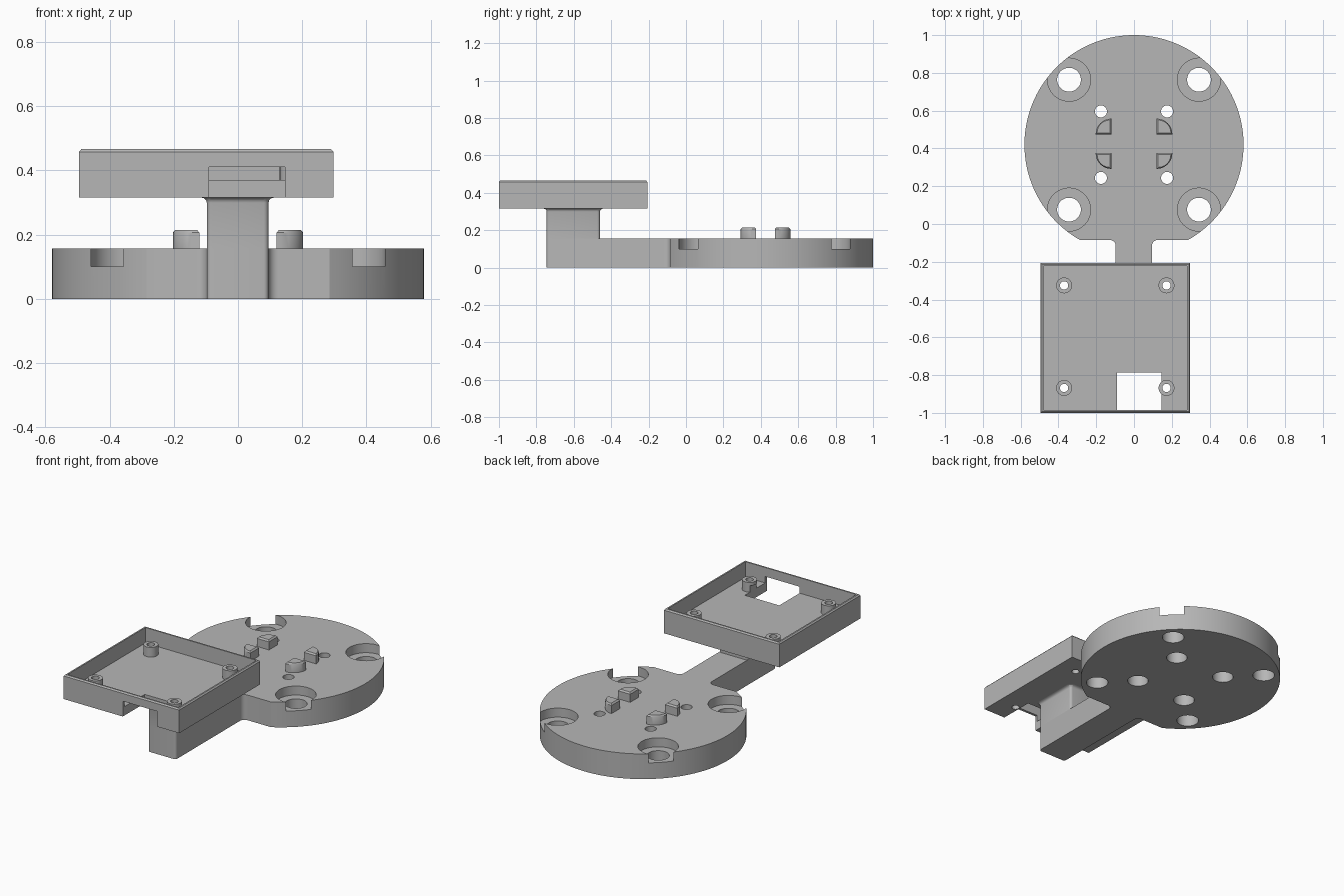
import bpy, bmesh
from math import sin, cos, asin, radians, degrees, pi

if "Cube" in bpy.data.objects:
    bpy.data.objects.remove(bpy.data.objects["Cube"])

grey = bpy.data.materials.new("plain grey")
grey.use_nodes = True
COLOUR = (0.47, 0.47, 0.47, 1)
grey.diffuse_color = COLOUR
grey.node_tree.nodes["Principled BSDF"].inputs["Base Color"].default_value = COLOUR


def arc(cx, cy, r, a0, a1, n):
    steps = [radians(a0 + (a1 - a0) * i / n) for i in range(n + 1)]
    return [(cx + r * cos(a), cy + r * sin(a)) for a in steps]


def circle(cx, cy, r, n=48):
    return arc(cx, cy, r, 0, 360, n)[:-1]


def rect(x0, x1, y0, y1, grow=0):
    x0, x1, y0, y1 = x0 - grow, x1 + grow, y0 - grow, y1 + grow
    return [(x0, y0), (x1, y0), (x1, y1), (x0, y1)]


def rounded(x0, x1, y0, y1, r, grow=0):
    x0, x1, y0, y1, r = x0 - grow, x1 + grow, y0 - grow, y1 + grow, r + grow
    return (arc(x1 - r, y1 - r, r, 0, 90, 5) + arc(x0 + r, y1 - r, r, 90, 180, 5)
            + arc(x0 + r, y0 + r, r, 180, 270, 5) + arc(x1 - r, y0 + r, r, 270, 360, 5))


def solid(name, stacks):
    """Each stack is a list of (outline, height) sections lofted into a closed solid."""
    bm = bmesh.new()
    for sections in stacks:
        rings = [[bm.verts.new((x, y, z)) for x, y in outline] for outline, z in sections]
        for low, high in zip(rings, rings[1:]):
            for i in range(len(low)):
                j = (i + 1) % len(low)
                bm.faces.new((low[i], low[j], high[j], high[i]))
        bm.faces.new(rings[0][::-1])
        bm.faces.new(rings[-1])
    bmesh.ops.recalc_face_normals(bm, faces=bm.faces)
    mesh = bpy.data.meshes.new(name)
    bm.to_mesh(mesh)
    bm.free()
    mesh.materials.append(grey)
    ob = bpy.data.objects.new(name, mesh)
    bpy.context.scene.collection.objects.link(ob)
    return ob


def select(ob):
    bpy.ops.object.select_all(action='DESELECT')
    ob.select_set(True)
    bpy.context.view_layer.objects.active = ob


def cut(ob, stacks):
    cutter = solid("cutter", stacks)
    cutter.hide_render = True
    mod = ob.modifiers.new("cut", 'BOOLEAN')
    mod.operation, mod.solver, mod.object = 'DIFFERENCE', 'EXACT', cutter
    select(ob)
    bpy.ops.object.modifier_apply(modifier=mod.name)
    bpy.data.objects.remove(cutter)


def prisms(outlines, z0, z1):
    return [[(o, z0), (o, z1)] for o in outlines]


# Round base with a flat front edge, filleted into the arm
CY, R, TOP, FLAT = 0.42, 0.58, 0.156, -0.085
AX0, AX1, AY0, AY1 = -0.097, 0.095, -0.745, -0.46
F, C = 0.03, 0.015
end = degrees(asin((CY - FLAT) / R))
outline = (arc(0, CY, R, -end, 180 + end, 120)
           + arc(AX0 - F, FLAT - F, F, 90, 0, 6)
           + arc(AX0 + C, AY0 + C, C, 180, 270, 5)
           + arc(AX1 - C, AY0 + C, C, 270, 360, 5)
           + arc(AX1 + F, FLAT - F, F, 180, 90, 6))
base = solid("base_and_arm", prisms([outline], 0, TOP))

# Screw holes with counterbores on top, and small holes with counterbores below
corners = [(sx, sy) for sx in (-1, 1) for sy in (-1, 1)]
big = [(sx * 0.344, CY + sy * 0.344) for sx, sy in corners]
small = [(sx * 0.175, CY + sy * 0.176) for sx, sy in corners]
cut(base, prisms([circle(x, y, 0.063) for x, y in big]
                 + [circle(x, y, 0.032, 32) for x, y in small], -0.1, 0.3))
cut(base, prisms([circle(x, y, 0.114) for x, y in big], 0.1, 0.3))
cut(base, prisms([circle(x, y, 0.06) for x, y in small], -0.1, 0.09))


# Quarter-round locating pegs with softened tops
def quarter(sx, sy, inset):
    pts = [(inset, inset)] + arc(inset, inset, 0.083 - 2 * inset, 0, 90, 10)
    return [(sx * (0.12 + x), CY + 0.005 + sy * (0.05 + y)) for x, y in pts]


solid("locating_pegs", [[(quarter(sx, sy, 0), TOP), (quarter(sx, sy, 0), 0.206),
                         (quarter(sx, sy, 0.008), 0.215)] for sx, sy in corners])

# Upright pillar flaring into the tray
TZ = 0.315
flare = [(rounded(AX0, AX1, AY0, AY1, C, 0.016 * (1 - cos(a))), TZ - 0.016 + 0.016 * sin(a))
         for a in (0, pi / 6, pi / 3, pi / 2)]
solid("pillar", [[(rounded(AX0, AX1, AY0, AY1, C), TOP)] + flare])

# Open tray with chamfered rim
TRAY, FLOOR, RIM = (-0.495, 0.297, -1.0, -0.207), 0.37, 0.466
tray = solid("tray", [[(rect(*TRAY), TZ), (rect(*TRAY), RIM - 0.008),
                       (rect(*TRAY, -0.007), RIM)]])
cut(tray, prisms([rect(*TRAY, -0.016)], FLOOR, 0.6))

# Tray standoffs with bores
spots = [(x, y) for x in (-0.37, 0.172) for y in (-0.868, -0.325)]
posts = solid("standoffs", prisms([circle(x, y, 0.042, 32) for x, y in spots], FLOOR, 0.43))
bores = prisms([circle(x, y, 0.022, 24) for x, y in spots], 0.2, 0.6)
window = prisms([rect(-0.09, 0.146, -1.1, -0.785)], 0.2, 0.41)
for ob in (tray, posts):
    cut(ob, bores)
    cut(ob, window)

# Smooth curved walls, keep edges sharp
for ob in bpy.context.scene.objects:
    if ob.type == 'MESH' and ob.data.materials and ob.data.materials[0] == grey:
        select(ob)
        bpy.ops.object.shade_smooth_by_angle(angle=radians(30))
